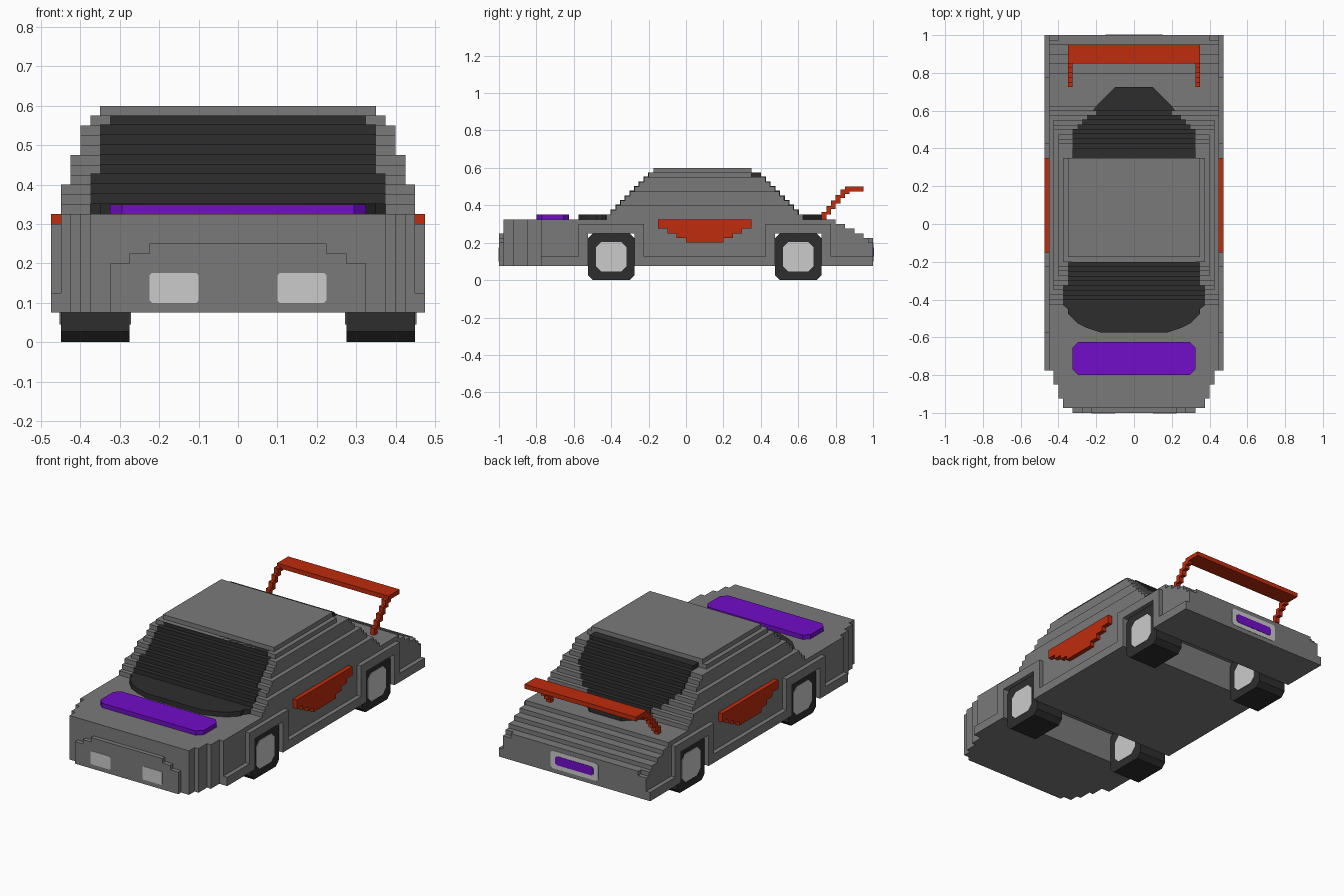
import bpy, bmesh

if "Cube" in bpy.data.objects:
    bpy.data.objects.remove(bpy.data.objects["Cube"])


def material(name, r, g, b):
    m = bpy.data.materials.new(name)
    m.diffuse_color = (r, g, b, 1)
    m.use_nodes = True
    m.node_tree.nodes["Principled BSDF"].inputs["Base Color"].default_value = m.diffuse_color
    return m


GREY = material("body grey", .195, .195, .195)
DARK = material("dark glass and rubber", .027, .027, .027)
LIGHT = material("light grey", .6, .6, .6)
RED = material("orange red", .52, .025, .004)
PURPLE = material("purple", .165, .004, .58)


def finish(name, bm, mat):
    bmesh.ops.recalc_face_normals(bm, faces=bm.faces)
    me = bpy.data.meshes.new(name)
    bm.to_mesh(me)
    bm.free()
    me.materials.append(mat)
    ob = bpy.data.objects.new(name, me)
    bpy.context.collection.objects.link(ob)
    return ob


def boxes(name, mat, items, mirror=False):
    """Object made of boxes (x0, x1, y0, y1, z0, z1), optionally mirrored in x."""
    bm = bmesh.new()
    items = list(items)
    if mirror:
        items += [(-b, -a, c, d, e, f) for a, b, c, d, e, f in items]
    for x0, x1, y0, y1, z0, z1 in items:
        vs = bmesh.ops.create_cube(bm, size=1)["verts"]
        for v in vs:
            v.co.x = x1 if v.co.x > 0 else x0
            v.co.y = y1 if v.co.y > 0 else y0
            v.co.z = z1 if v.co.z > 0 else z0
    return finish(name, bm, mat)


def prism(name, mat, pts, lo, hi, axis):
    """Extrude a 2D outline along x (points y,z), y (points x,z) or z (points x,y)."""
    place = {"x": lambda a, b, t: (t, a, b),
             "y": lambda a, b, t: (a, t, b),
             "z": lambda a, b, t: (a, b, t)}[axis]
    bm = bmesh.new()
    face = bm.faces.new([bm.verts.new(place(a, b, lo)) for a, b in pts])
    ext = bmesh.ops.extrude_face_region(bm, geom=[face])["geom"]
    for v in ext:
        if isinstance(v, bmesh.types.BMVert):
            v.co["xyz".index(axis)] = hi
    return finish(name, bm, mat)


def chamfered(cx, cy, hw, hh, c):
    """Rectangle outline with cut corners."""
    return [(cx - hw + c, cy - hh), (cx + hw - c, cy - hh), (cx + hw, cy - hh + c),
            (cx + hw, cy + hh - c), (cx + hw - c, cy + hh), (cx - hw + c, cy + hh),
            (cx - hw, cy + hh - c), (cx - hw, cy - hh + c)]


WHEELS = {"front": -.4, "rear": .6}

# Lower body: side profile with open wheel channels and a stepped tail
profile = [(-.775, .325), (-.775, .075)]
for y in WHEELS.values():
    profile += [(y - .125, .075), (y - .125, .25), (y + .125, .25), (y + .125, .075)]
profile += [(1, .075), (1, .2), (.975, .2), (.975, .225), (.95, .225), (.95, .25),
            (.9, .25), (.9, .275), (.85, .275), (.85, .3), (.8, .3), (.8, .325)]
prism("lower_body", GREY, profile, -.45, .45, "x")
boxes("tail_lip", GREY, [(-.4, .4, .97, 1, .2, .225)])

# Nose: stepped in plan, with a stepped bumper
boxes("nose", GREY, [
    (-.425, .425, -.85, -.775, .075, .325),
    (-.4, .4, -.925, -.85, .075, .325),
    (-.375, .375, -.975, -.925, .075, .325)])
boxes("bumper", GREY, [
    (-.325, .325, -1, -.975, .075, .2),
    (-.275, .275, -1, -.975, .2, .225),
    (-.225, .225, -1, -.975, .225, .25)])

# Side skirts with square wheel arches
skirt = [(-.775, .075)]
for y in WHEELS.values():
    skirt += [(y - .125, .075), (y - .125, .25), (y + .125, .25), (y + .125, .075)]
skirt += [(1, .075), (1, .125)]
for y in reversed(WHEELS.values()):
    skirt += [(y + .175, .125), (y + .175, .3), (y - .175, .3), (y - .175, .125)]
skirt += [(-.775, .125)]
for side, s in (("right", 1), ("left", -1)):
    prism(side + "_skirt", GREY, skirt, s * .45, s * .475, "x")

# Cabin layers: z0, half width, y front, y back, front glass half, rear glass half
layers = [
    (.325, .45, -.425, .625, 0, 0),
    (.35, .45, -.4, .6, .375, .2),
    (.375, .45, -.375, .575, .375, .25),
    (.4, .425, -.35, .55, .375, .275),
    (.425, .425, -.325, .525, .35, .3),
    (.45, .425, -.3, .5, .35, .325),
    (.475, .4, -.275, .475, .35, .325),
    (.5, .4, -.25, .45, .35, .325),
    (.525, .4, -.225, .425, .35, .325),
    (.55, .375, -.2, .35, .325, .325),
    (.575, .35, -.175, .35, 0, 0)]
boxes("cabin", GREY, [(-w, w, y0, y1, z, z + .025) for z, w, y0, y1, _, _ in layers])

# Stepped windows laid on the cabin steps, with flat aprons at their feet
e = .003
boxes("windshield", DARK, [(-g, g, y0 - e, y0 + .025, z, z + .025 + (e if z < .54 else 0))
                           for z, w, y0, y1, g, _ in layers if g])
boxes("rear_window", DARK, [(-g, g, y1 - .025, (.4 if z > .54 else y1 + e), z,
                             z + .025 + (e if z < .54 else 0))
                            for z, w, y0, y1, _, g in layers if g])


def apron(name, half):
    pts = half + [(-x, y) for x, y in reversed(half)]
    prism(name, DARK, pts, .32, .352, "z")


apron("windshield_base", [(.375, -.385), (.375, -.43), (.35, -.45), (.35, -.475),
                          (.3, -.525), (.25, -.55), (.175, -.575)])
apron("rear_window_base", [(.225, .59), (.2, .625), (.15, .675), (.1, .725)])

# Hood scoop
prism("hood_scoop", PURPLE, chamfered(0, -.7125, .325, .0875, .03), .32, .35, "z")

# Headlights and rear plate
for side, s in (("right", 1), ("left", -1)):
    prism(side + "_headlight", LIGHT, chamfered(s * .1625, .1375, .0625, .0375, .006),
          -1.002, -.995, "y")
prism("rear_plate", LIGHT, chamfered(0, .15, .15, .05, .012), .995, 1.002, "y")
prism("rear_plate_inset", PURPLE, chamfered(0, .15, .12, .025, .01), .995, 1.004, "y")

# Wheels with light hubs visible on both faces
for end, y in WHEELS.items():
    for side, s in (("right", 1), ("left", -1)):
        name = end + "_" + side
        prism(name + "_wheel", DARK, chamfered(y, .125, .125, .125, .027),
              s * .275, s * .45, "x")
        prism(name + "_hub", LIGHT, chamfered(y, .125, .0825, .08, .03),
              s * .272, s * .453, "x")

# Side panels, tapering downwards in steps
boxes("side_panels", RED, [
    (.449, .475, -.15, .35, .275, .325),
    (.449, .475, -.1, .3, .25, .275),
    (.449, .475, -.05, .25, .225, .25),
    (.449, .475, 0, .2, .2, .225)], mirror=True)

# Spoiler: wing on two stair-stepped struts
boxes("spoiler_wing", RED, [(-.35, .35, .85, .95, .475, .5)])
boxes("spoiler_struts", RED, [
    (.325, .35, .725 + .025 * i, .75 + .025 * i, .32 + .03 * i, .365 + .03 * i)
    for i in range(5)] + [(.325, .35, .85, .875, .46, .476)], mirror=True)
